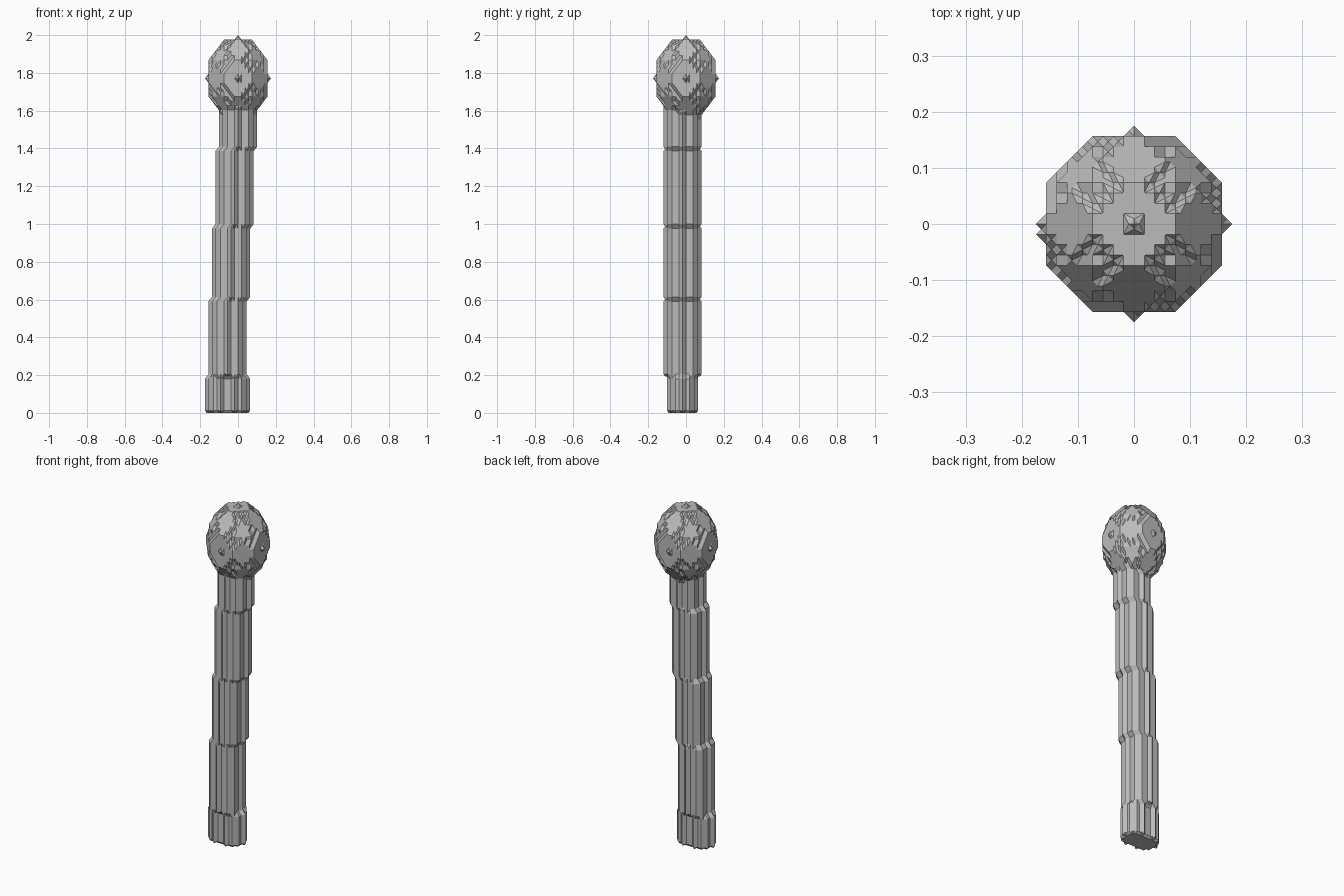
import bpy, bmesh, math

if "Cube" in bpy.data.objects:
    bpy.data.objects.remove(bpy.data.objects["Cube"])

# Grid step across and up (the model is a stepped solid on a coarse grid)
N = 83
HX, HZ = 0.0184, 2 / N


def disc(x, y, cx, cy, r):
    return (x - cx) ** 2 + (y - cy) ** 2 <= r * r


def stick_centre(k):
    # The stick leans: it shifts one step at each of these levels
    return -sum(k < level for level in (25, 41, 58))


def solid(x, y, k):
    if k < 0 or k >= N:
        return False
    # round head
    if x * x + y * y + (k - 73) ** 2 <= 81:
        return True
    # leaning stick
    if 8 <= k <= 72 and disc(x, y, stick_centre(k), -1, 5):
        return True
    # double foot
    return k <= 7 and (disc(x, y, -5, -1, 4) or disc(x, y, -1, -1, 4))


R = range(-11, 12)
filled = {(x, y, k) for x in R for y in R for k in range(N) if solid(x, y, k)}


# Six faces of a unit cell, corners counter-clockwise seen from outside
def cell_faces():
    faces = []
    for a in range(3):
        b, c = (a + 1) % 3, (a + 2) % 3
        for side in (0, 1):
            ring = []
            for u, v in ((0, 0), (1, 0), (1, 1), (0, 1)):
                p = [0, 0, 0]
                p[a], p[b], p[c] = side, u, v
                ring.append(tuple(p))
            faces.append(ring if side else ring[::-1])
    return faces


FACES = cell_faces()
bm = bmesh.new()
verts = {}


def vert(key):
    # key is the sum of the two grid points, so half of it is the midpoint
    if key not in verts:
        verts[key] = bm.verts.new((key[0] / 2 * HX, key[1] / 2 * HX,
                                   (key[2] / 2 + 0.5) * HZ))
    return verts[key]


def skin_cell(o):
    links = {}
    for ring in FACES:
        pts = [(o[0] + p[0], o[1] + p[1], o[2] + p[2]) for p in ring]
        ins = [p in filled for p in pts]
        for i in range(4):
            if ins[i] and not ins[(i + 1) % 4]:
                j = i
                while ins[(j - 1) % 4]:
                    j -= 1

                def mid(m, n):
                    return tuple(s + t for s, t in zip(pts[m % 4], pts[n % 4]))
                links[mid(i, i + 1)] = mid(j - 1, j)
    while links:
        start = next(iter(links))
        loop, cur = [start], links.pop(start)
        while cur != start:
            loop.append(cur)
            cur = links.pop(cur)
        try:
            bm.faces.new([vert(q) for q in loop])
        except ValueError:
            pass


for x in R:
    for y in R:
        for k in range(-1, N):
            n = sum((x + a, y + b, k + c) in filled
                    for a in (0, 1) for b in (0, 1) for c in (0, 1))
            if 0 < n < 8:
                skin_cell((x, y, k))

# Flat facets, coplanar ones merged
bmesh.ops.triangulate(bm, faces=[f for f in bm.faces if len(f.verts) > 4])
bmesh.ops.recalc_face_normals(bm, faces=bm.faces)
bmesh.ops.dissolve_limit(bm, angle_limit=math.radians(0.5),
                         verts=bm.verts, edges=bm.edges)

mesh = bpy.data.meshes.new("round_headed_stick")
bm.to_mesh(mesh)
bm.free()
grey = bpy.data.materials.new("plain grey")
grey.diffuse_color = (0.5, 0.5, 0.5, 1)
grey.use_nodes = True
grey.node_tree.nodes["Principled BSDF"].inputs["Base Color"].default_value = grey.diffuse_color
mesh.materials.append(grey)
obj = bpy.data.objects.new("round_headed_stick", mesh)
bpy.context.collection.objects.link(obj)
